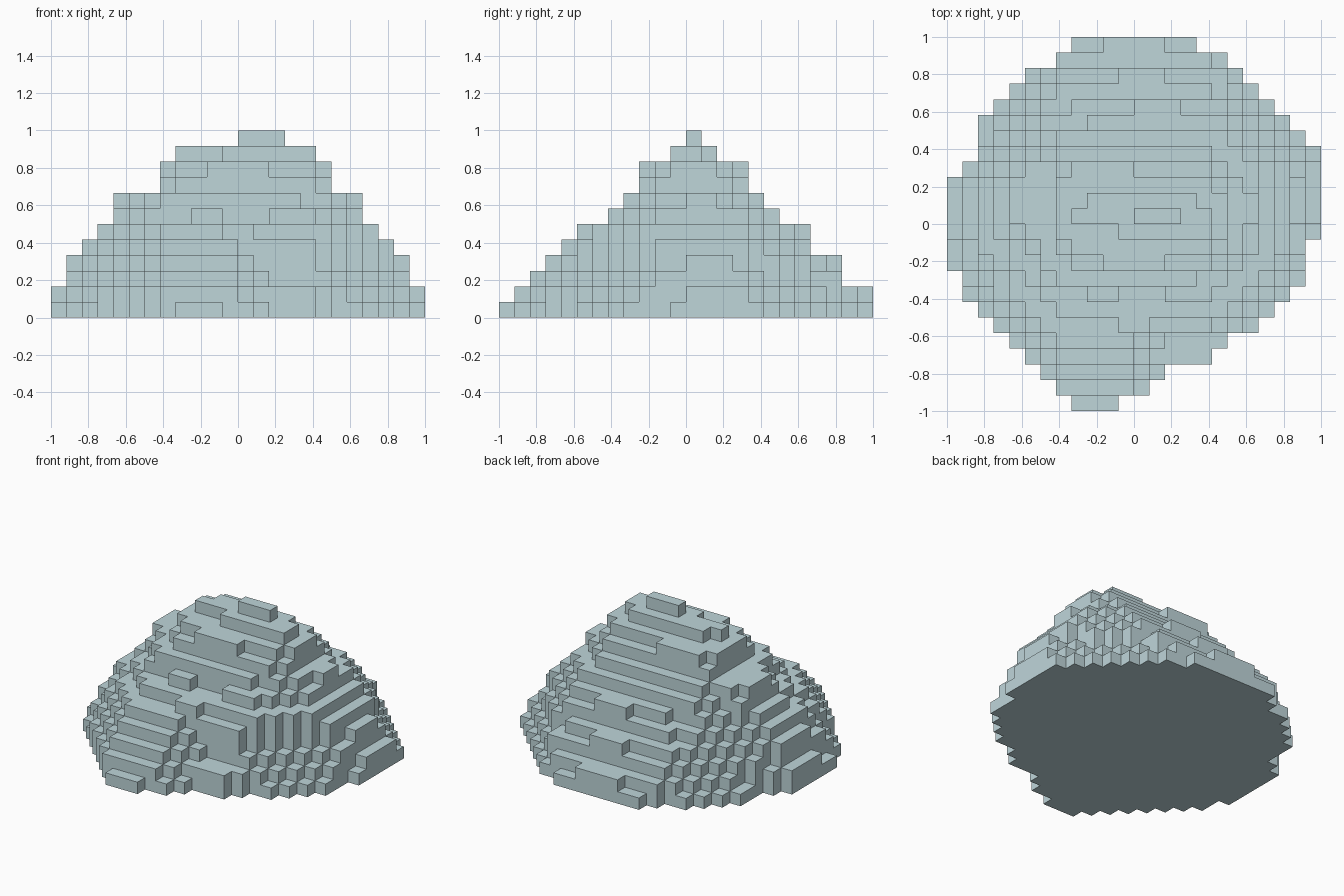
import bpy, bmesh

cube = bpy.data.objects.get("Cube")
if cube:
    bpy.data.objects.remove(cube, do_unlink=True)

CELL = 1 / 12  # edge of one block

stone = bpy.data.materials.new("grey_blue_stone")
stone.use_nodes = True
colour = (0.52, 0.67, 0.70, 1)
stone.diffuse_color = colour
stone.node_tree.nodes["Principled BSDF"].inputs["Base Color"].default_value = colour

layers = []


def layer(*outline):
    """Store the blocks whose centres lie inside an outline given in block units."""
    cells = set()
    for i in range(-12, 12):
        for j in range(-12, 12):
            x, y, inside = i + 0.5, j + 0.5, False
            for (x1, y1), (x2, y2) in zip(outline, outline[1:] + outline[:1]):
                if (y1 > y) != (y2 > y) and x < x1 + (y - y1) * (x2 - x1) / (y2 - y1):
                    inside = not inside
            if inside:
                cells.add((i, j))
    layers.append(cells)


# Foot of the mound
layer((-4, -12), (-1, -12), (-1, -11.4), (1.1, -10.5), (2.1, -9.5), (5.1, -8.5),
      (6.1, -7.5), (8.1, -6.5), (11.1, -3.5), (11.1, -1), (12, -1), (12, 4.9),
      (11.1, 5.5), (6.1, 10.5), (4.1, 11.4), (4, 12), (-4, 12), (-5.1, 10.5),
      (-7.1, 9.5), (-10.1, 6.5), (-10.1, 4.1), (-12, 3), (-12, -3), (-11, -3),
      (-11, -5), (-10.1, -5.5), (-4.1, -11.5))
layer((-4, -11), (0, -11), (0, -10), (1, -10), (1, -9), (5, -9), (5, -8), (6, -8),
      (6, -7), (8, -5.5), (10, -3.5), (11, -2), (11, 0), (12, 0), (12, 4), (11, 4.5),
      (9, 7), (6.5, 9.5), (5, 11), (2, 11), (2, 12), (-2, 12), (-2, 11), (-4.2, 11),
      (-9.1, 6.5), (-10, 4), (-12, 2.9), (-12, -1), (-11, -1), (-10.5, -4), (-9, -6))
# Lower slopes
layer((-4, -10), (0, -10), (0, -9), (1, -9), (1, -8), (2, -8), (2, -7), (5.1, -7),
      (7.1, -5.5), (10.1, -2.5), (11, -1), (11, 3.4), (7.5, 7.2), (6, 9), (6, 10),
      (-5, 10), (-8.1, 6.5), (-10, 4), (-11, 2.5), (-11, -2), (-9, -5))
layer((-4, -9), (0, -9), (0, -8), (1, -8), (1, -7), (5, -7), (6.1, -5.5), (9, -3),
      (10, -1), (11, 0), (11, 3), (9, 5), (6.5, 8), (4, 9), (2, 9), (2, 10), (-1, 10),
      (-1, 9), (-5, 9), (-8.1, 5.5), (-10, 3.4), (-11, 2), (-11, -0.6), (-9, -4))
layer((-4, -8), (0, -8), (0, -7), (5, -7), (7.1, -4.5), (9.1, -2.5), (10, -1), (10, 3),
      (7, 7), (6, 8), (-3, 8), (-6.1, 6.5), (-8.1, 4.5), (-10, 2.6), (-10, -1), (-8, -4))
# Upper slopes
layer((-5, -6), (-1, -6), (-1, -7), (1, -7), (1, -6), (5, -6), (7, -4.5), (9, -2),
      (9, 3), (7, 6), (5, 7), (3, 7), (3, 8), (0, 8), (0, 7), (-3, 7), (-3, 6),
      (-5.6, 6), (-7.6, 4.4), (-9, 2.6), (-9, 0), (-7, -3.5))
layer((-5, -4), (-3, -4), (-3, -5), (-1, -5), (-1, -4), (2, -4), (2, -5), (4, -5),
      (6, -4), (8, -1.5), (8, 3), (6, 5.4), (5, 6), (-4, 6), (-7, 4), (-8, 3),
      (-8, 0), (-6, -3))
layer((-5, -4), (1, -4), (5, -3.4), (7, -2), (7, 0), (8, 0), (8, 2), (6, 4), (4, 5),
      (-3, 5), (-6, 4), (-8, 3), (-8, 1), (-6, -1))
# Summit ridge
layer((-3, -3), (5, -3), (6, -1), (6, 3), (5, 4), (-4, 4), (-5, 3), (-5, -1))
layer((-2, -3), (2, -3), (2, -2), (5, -2), (6, 0), (6, 1), (5, 3), (0, 3), (0, 4),
      (-3, 4), (-5, 3), (-5, 0), (-4, -2), (-2, -2))
layer((-1, -1), (5, -1), (5, 1), (4, 1), (4, 2), (-3, 2), (-3, 1), (-4, 1), (-4, 0), (-1, 0))
layer((0, 0), (3, 0), (3, 1), (0, 1))

# Every layer supports the one above it
for k in range(len(layers) - 2, -1, -1):
    layers[k] |= layers[k + 1]
blocks = {(i, j, k) for k, cells in enumerate(layers) for i, j in cells}

# Skin: one square wherever a block meets the air
bm = bmesh.new()
corners = {}


def corner(p):
    if p not in corners:
        corners[p] = bm.verts.new([c * CELL for c in p])
    return corners[p]


for block in sorted(blocks):
    for axis in range(3):
        u, v = (axis + 1) % 3, (axis + 2) % 3
        for side in (0, 1):
            neighbour = list(block)
            neighbour[axis] += 2 * side - 1
            if tuple(neighbour) in blocks:
                continue
            quad = []
            for du, dv in ((0, 0), (1, 0), (1, 1), (0, 1)):
                p = list(block)
                p[axis] += side
                p[u] += du
                p[v] += dv
                quad.append(corner(tuple(p)))
            bm.faces.new(quad if side else quad[::-1])

mesh = bpy.data.meshes.new("rock_mound")
bm.to_mesh(mesh)
bm.free()
mesh.materials.append(stone)
rock = bpy.data.objects.new("rock_mound", mesh)
bpy.context.collection.objects.link(rock)
